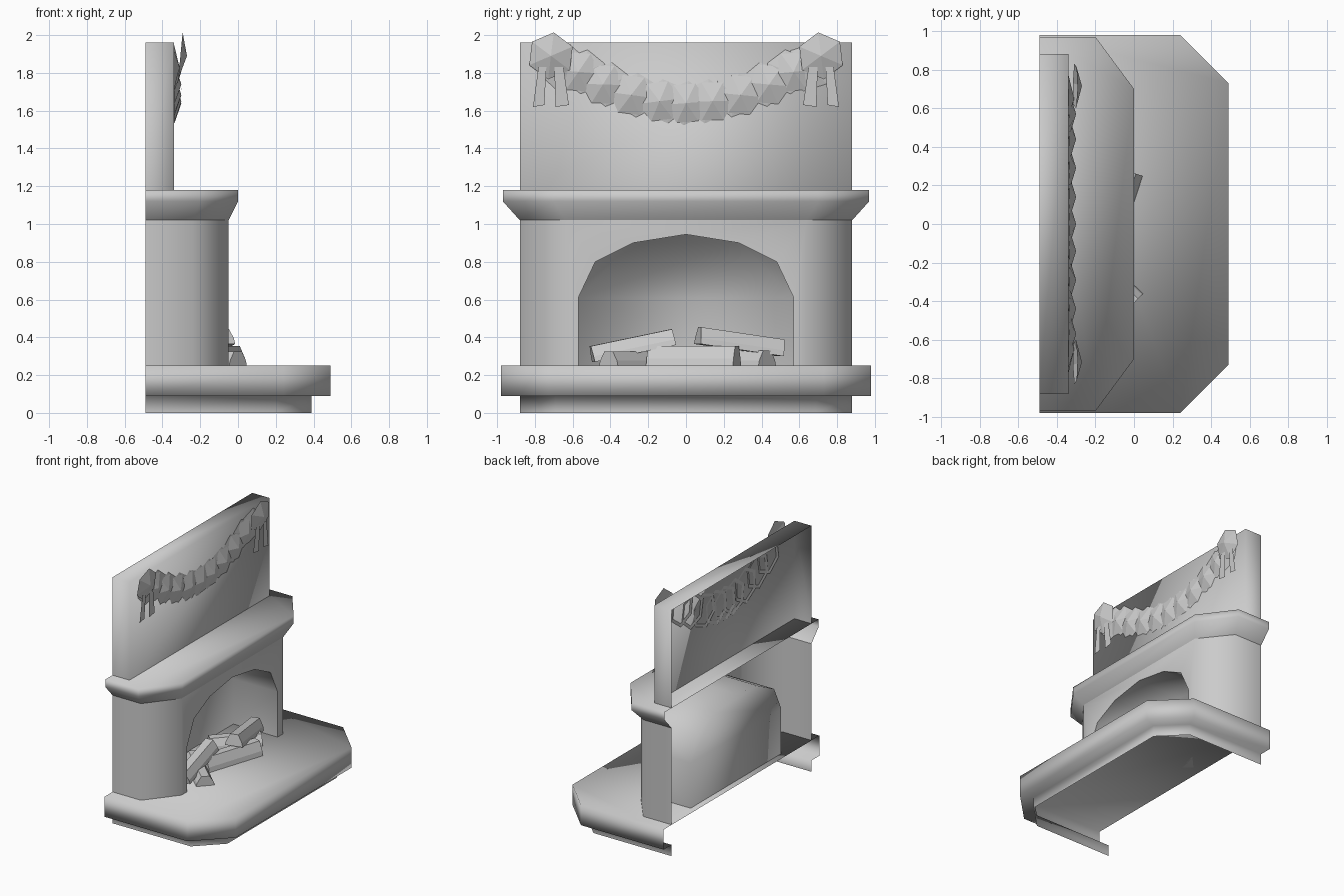
import bpy, bmesh, math, random
from mathutils import Vector

if "Cube" in bpy.data.objects:
    bpy.data.objects.remove(bpy.data.objects["Cube"])

random.seed(4)


def finish(name, bm, smooth):
    bmesh.ops.remove_doubles(bm, verts=bm.verts, dist=0.0005)
    bmesh.ops.recalc_face_normals(bm, faces=bm.faces)
    me = bpy.data.meshes.new(name)
    bm.to_mesh(me)
    bm.free()
    for p in me.polygons:
        p.use_smooth = smooth
    ob = bpy.data.objects.new(name, me)
    bpy.context.collection.objects.link(ob)
    return ob


def outline(z, half, corner_x, front, front_half):
    """Open plan outline with chamfered front corners."""
    return [(-.49, -half, z), (corner_x, -half, z), (front, -front_half, z),
            (front, front_half, z), (corner_x, half, z), (-.49, half, z)]


def loft(bm, rings, cap=True):
    rows = [[bm.verts.new(p) for p in r] for r in rings]
    for a, b in zip(rows, rows[1:]):
        for i in range(len(a) - 1):
            bm.faces.new((a[i], a[i + 1], b[i + 1], b[i]))
    if cap:
        bm.faces.new(rows[-1])


# Hearth: plinth, overhanging slab, open back and bottom
bm = bmesh.new()
loft(bm, [outline(0, .88, .2, .39, .69), outline(.09, .88, .2, .39, .69),
          outline(.09, .98, .24, .49, .73), outline(.25, .98, .24, .49, .73)])
finish("hearth", bm, True)

# Flared mantel
bm = bmesh.new()
loft(bm, [outline(1.02, .88, -.24, -.05, .64), outline(1.12, .97, -.2, 0, .7),
          outline(1.18, .97, -.2, 0, .7)])
finish("mantel", bm, True)

# Surround: side walls, chamfers and front with arched opening
half_arch = [(.57, .25), (.57, .61), (.48, .80), (.28, .90)]
arch = [(-y, z) for y, z in half_arch] + [(0, .945)] + half_arch[::-1]
bm = bmesh.new()
for s in (-1, 1):
    loft(bm, [[(-.49, s * .88, z), (-.24, s * .88, z), (-.05, s * .64, z)]
              for z in (.25, 1.02)], cap=False)
front = [(-.64, .25)] + arch + [(.64, .25), (.64, 1.02), (-.64, 1.02)]
bm.faces.new([bm.verts.new((-.05, y, z)) for y, z in front])
finish("surround", bm, True)

# Firebox: arched recess with a back wall
bm = bmesh.new()
loft(bm, [[(x, y, z) for y, z in arch] for x in (-.05, -.44)])
finish("firebox", bm, True)

# Chimney breast above the mantel, open at the back
bm = bmesh.new()
loft(bm, [[(-.49, -.88, z), (-.34, -.88, z), (-.34, .88, z), (-.49, .88, z)]
          for z in (1.18, 1.96)])
finish("chimney_breast", bm, True)


# Split logs: half-hexagon prisms between two points
def log(name, a, b, w=.068, h=.10):
    a, b = Vector(a), Vector(b)
    d = (b - a).normalized()
    side = d.cross(Vector((0, 0, 1))).normalized()
    up = side.cross(d)
    sec = [(-w, 0), (-w * .9, h * .35), (-w * .45, h), (w * .45, h), (w * .9, h * .35), (w, 0)]
    bm = bmesh.new()
    ends = [[bm.verts.new(c + side * u + up * v) for u, v in sec] for c in (a, b)]
    for i in range(6):
        j = (i + 1) % 6
        bm.faces.new((ends[0][i], ends[0][j], ends[1][j], ends[1][i]))
    bm.faces.new(ends[0])
    bm.faces.new(ends[1])
    finish(name, bm, False)


log("log_left", (0, -.41, .25), (-.33, -.1, .25), h=.075)
log("log_front", (-.02, .27, .25), (-.17, -.19, .25), h=.105)
log("log_right", (-.1, .43, .25), (-.36, .15, .25), h=.08)
log("log_top_left", (-.15, -.49, .27), (-.2, -.06, .36), h=.085)
log("log_top_right", (-.08, .06, .365), (-.2, .5, .3), h=.09)


# Garland: shallow six-sided cones hung along a sagging curve
def blossom(bm, y, z, r, rim, tip, spin, lean=0.0):
    top = bm.verts.new((tip, y, z))
    ring = []
    for i in range(6):
        t = spin + i * math.pi / 3
        ring.append(bm.verts.new((rim + lean * math.sin(t), y + r * math.cos(t),
                                  z + r * math.sin(t))))
    for i in range(6):
        bm.faces.new((top, ring[i], ring[(i + 1) % 6]))


def sag(y):
    return 1.64 + .25 * (abs(y) / .7) ** 2


bm = bmesh.new()
for y in (-.57, -.44, -.29, -.14, 0, .14, .29, .44, .57):
    blossom(bm, y, sag(y), .115, -.335, -.30, random.uniform(-.15, .15))
    blossom(bm, y + .03 * (y < 0) - .03 * (y > 0), sag(y), .145, -.345, -.318,
            math.pi / 6 + random.uniform(-.2, .2))
for s in (-1, 1):
    blossom(bm, s * .715, 1.89, .125, -.305, -.27, math.pi / 6 + s * .12, .012)
    blossom(bm, s * .65, 1.83, .13, -.34, -.31, .3)
finish("garland", bm, False)

# Ribbon tails at both ends
bm = bmesh.new()
for s in (-1, 1):
    for y0, y1 in ((.62, .69), (.75, .81)):
        pts = [(-.30, s * y0, 1.63), (-.30, s * y1, 1.62),
               (-.295, s * (.3 * .715 + .7 * y1), 1.83), (-.295, s * (.3 * .715 + .7 * y0), 1.83)]
        bm.faces.new([bm.verts.new(p) for p in pts])
finish("ribbon_tails", bm, False)
